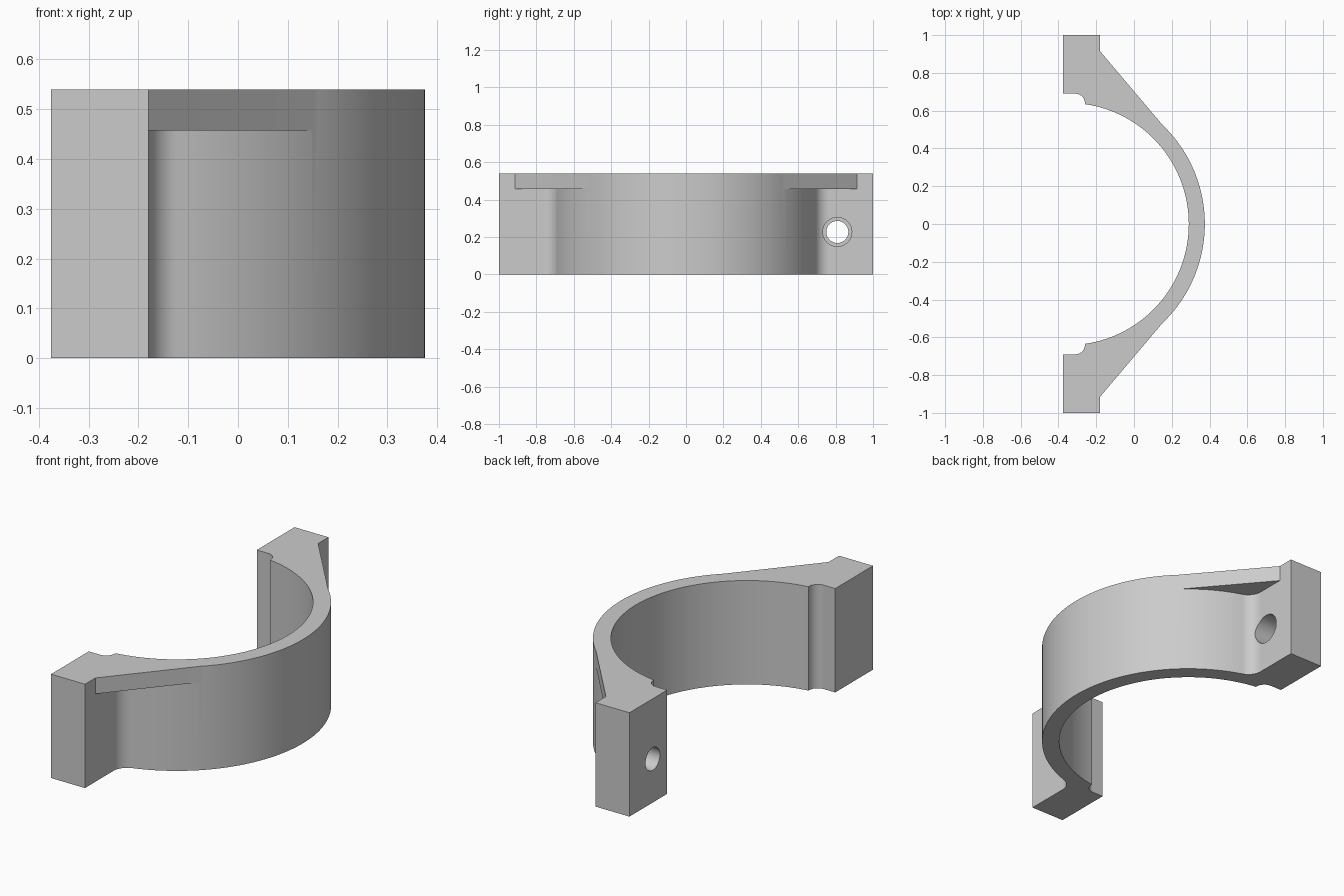
import bpy, bmesh
from math import atan2, cos, sin, pi, sqrt, radians

old = bpy.data.objects.get("Cube")
if old:
    bpy.data.objects.remove(old, do_unlink=True)

HEIGHT = 0.54
AXIS_X = -0.351                     # centre of the clamp ring
R_OUT, R_IN = 0.726, 0.641
LUG_BACK, LUG_FRONT = -0.375, -0.18
FILLET = 0.08
RELIEF = 0.05

steel = bpy.data.materials.new("plain grey")
steel.use_nodes = True
grey = (0.6, 0.6, 0.6, 1)
steel.diffuse_color = grey
steel.node_tree.nodes["Principled BSDF"].inputs["Base Color"].default_value = grey


def arc(cx, cy, r, start, end, steps):
    return [(cx + r * cos(start + (end - start) * i / steps),
             cy + r * sin(start + (end - start) * i / steps)) for i in range(steps + 1)]


def finish(name, bm):
    bmesh.ops.recalc_face_normals(bm, faces=bm.faces)
    mesh = bpy.data.meshes.new(name)
    bm.to_mesh(mesh)
    bm.free()
    mesh.materials.append(steel)
    ob = bpy.data.objects.new(name, mesh)
    bpy.context.collection.objects.link(ob)
    return ob


def prism(name, outline, z0, z1):
    bm = bmesh.new()
    face = bm.faces.new([bm.verts.new((x, y, z0)) for x, y in outline])
    top = bmesh.ops.extrude_face_region(bm, geom=[face])["geom"]
    verts = [v for v in top if isinstance(v, bmesh.types.BMVert)]
    bmesh.ops.translate(bm, verts=verts, vec=(0, 0, z1 - z0))
    return finish(name, bm)


def rod_x(name, x0, x1, y, z, r):
    bm = bmesh.new()
    bmesh.ops.create_cone(bm, cap_ends=True, segments=40, radius1=r, radius2=r, depth=x1 - x0)
    for v in bm.verts:
        a, b, c = v.co
        v.co = (c + (x0 + x1) / 2, a + y, b + z)
    return finish(name, bm)


def combine(target, tool, operation):
    tool.hide_render = True
    mod = target.modifiers.new("cut", "BOOLEAN")
    mod.operation = operation
    mod.solver = "EXACT"
    mod.object = tool
    bpy.context.view_layer.objects.active = target
    bpy.ops.object.modifier_apply(modifier=mod.name)
    bpy.data.objects.remove(tool, do_unlink=True)


# Half ring with lugs: one half outline, mirrored across y
fx = LUG_FRONT + FILLET
fy = sqrt((R_OUT + FILLET) ** 2 - (fx - AXIS_X) ** 2)
tangent = atan2(fy, fx - AXIS_X)
rx, ry = -0.31, 0.69 - RELIEF
inner_end = atan2(sqrt(R_IN ** 2 - (rx + RELIEF - AXIS_X) ** 2), rx + RELIEF - AXIS_X)

half = arc(AXIS_X, 0, R_OUT, 0, tangent, 40)
half += arc(fx, fy, FILLET, pi + tangent, pi, 12)[1:]
half += [(LUG_FRONT, 1), (LUG_BACK, 1), (LUG_BACK, 0.69)]
half += arc(rx, ry, RELIEF, pi / 2, 0, 10)
half += arc(AXIS_X, 0, R_IN, inner_end, 0, 44)
outline = half + [(x, -y) for x, y in reversed(half[1:-1])]
clamp = prism("half_clamp", outline, 0, HEIGHT)

# Top gussets and counterbored bolt holes, on both lugs
gusset = [(-0.25, 0.915), (LUG_FRONT, 0.915), (0.17, 0.502), (0.15, 0.5), (-0.2, 0.67)]
for side in (1, -1):
    combine(clamp, prism("gusset", [(x, side * y) for x, y in gusset], 0.457, HEIGHT), "UNION")
    combine(clamp, rod_x("counterbore", LUG_FRONT - 0.11, 0.2, side * 0.809, 0.227, 0.0775), "DIFFERENCE")
    combine(clamp, rod_x("bolt_hole", -0.5, 0.2, side * 0.809, 0.227, 0.059), "DIFFERENCE")

# Smooth curved walls, crisp machined edges
bpy.ops.object.select_all(action="DESELECT")
clamp.select_set(True)
bpy.context.view_layer.objects.active = clamp
bpy.ops.object.shade_smooth_by_angle(angle=radians(25))
weighted = clamp.modifiers.new("even_shading", "WEIGHTED_NORMAL")
weighted.keep_sharp = True
